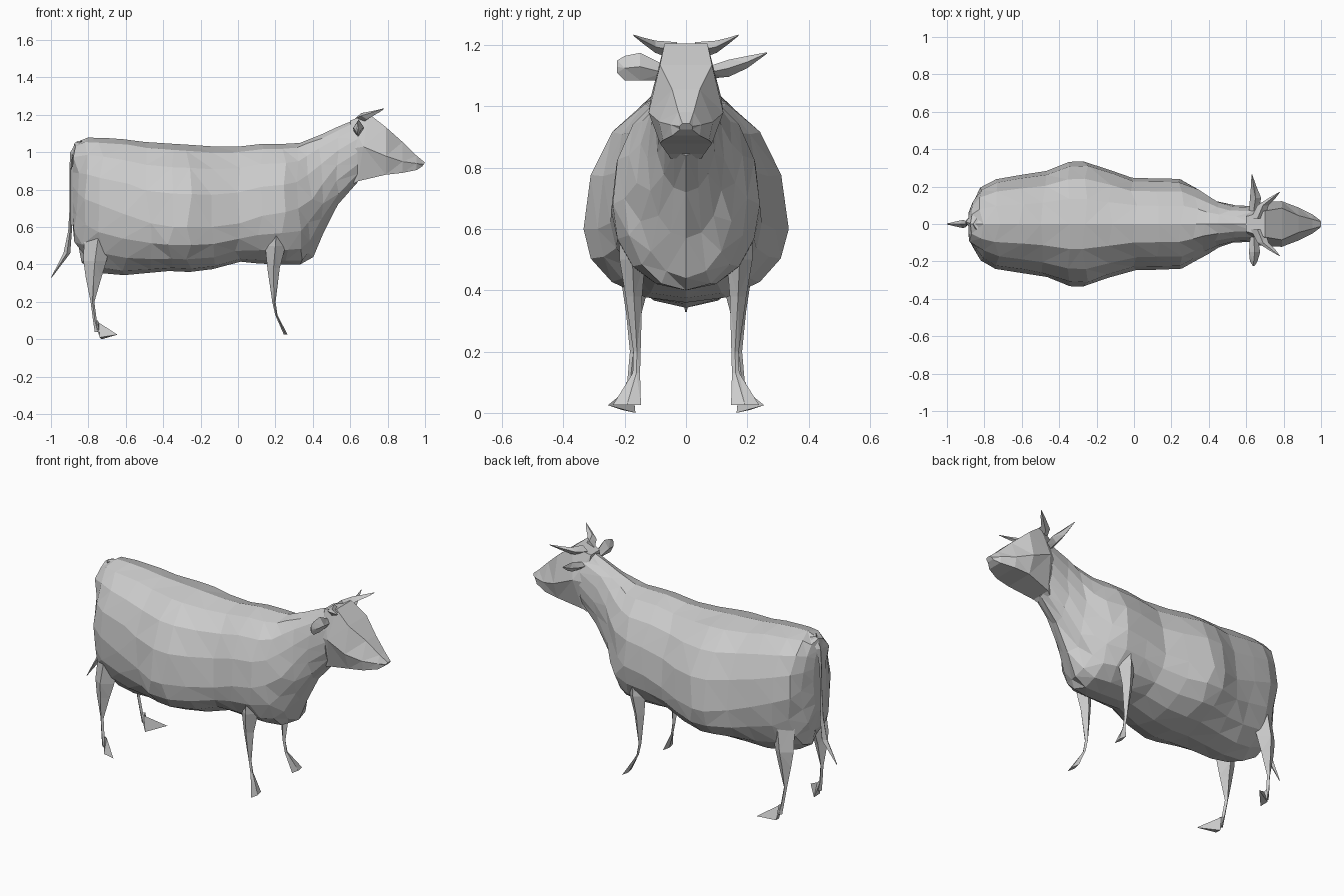
import bpy, bmesh, random
from math import sin, cos, pi, copysign

random.seed(4)


def loft(name, rings, jitter=0.0):
    """Skin a closed, flat-shaded, triangulated mesh over a list of point rings."""
    bm = bmesh.new()
    loops = [[bm.verts.new(p) for p in ring] for ring in rings]
    n = len(loops[0])
    for a, b in zip(loops, loops[1:]):
        for i in range(n):
            j = (i + 1) % n
            bm.faces.new((a[i], a[j], b[j], b[i]))
    bm.faces.new(loops[0])
    bm.faces.new(loops[-1])
    # Slide points along the body a little for the irregular hand-cut facets
    for ring in loops[1:-1]:
        for v in ring:
            v.co.x += random.uniform(-3, 3) * jitter
            v.co.y *= 1 + random.uniform(-1, 1) * jitter
    bmesh.ops.triangulate(bm, faces=bm.faces[:])
    bmesh.ops.recalc_face_normals(bm, faces=bm.faces[:])
    mesh = bpy.data.meshes.new(name)
    bm.to_mesh(mesh)
    bm.free()
    obj = bpy.data.objects.new(name, mesh)
    bpy.context.collection.objects.link(obj)
    return obj


def section(x, bottom, mid, top, half, power=0.95, n=16):
    """Upright egg-shaped ring, widest at height mid."""
    ring = []
    for i in range(n):
        a = pi / 2 + 2 * pi * i / n
        c, s = round(cos(a), 6), round(sin(a), 6)
        y = half * copysign(abs(c) ** power, c)
        h = (top - mid) if s > 0 else (mid - bottom)
        ring.append((x, y, mid + h * copysign(abs(s) ** power, s)))
    return ring


def block_section(x_top, x_bottom, bottom, mid, top, w_bottom, w_mid, w_top):
    """Six-sided head ring with flat crown and jaw; may lean along x."""
    xm = (x_top + x_bottom) / 2
    return [(x_top, -w_top, top), (xm, -w_mid, mid), (x_bottom, -w_bottom, bottom),
            (x_bottom, w_bottom, bottom), (xm, w_mid, mid), (x_top, w_top, top)]


def flat_ring(x, y, z, rx, ry):
    """Four-sided horizontal ring for legs and tail."""
    return [(x - rx, y, z), (x, y - ry, z), (x + rx, y, z), (x, y + ry, z)]


def side_ring(x, y, z, rx, rz):
    """Four-sided ring facing sideways for ears and horns."""
    return [(x - rx, y, z), (x, y, z - rz), (x + rx, y, z), (x, y, z + rz)]


# Trunk and neck: x, bottom, widest height, top, half width
trunk = [
    (-0.885, 0.62, 0.82, 1.00, 0.06),
    (-0.865, 0.50, 0.78, 1.05, 0.13),
    (-0.82, 0.41, 0.75, 1.078, 0.195),
    (-0.73, 0.355, 0.72, 1.077, 0.24),
    (-0.60, 0.343, 0.67, 1.07, 0.262),
    (-0.48, 0.355, 0.62, 1.055, 0.283),
    (-0.36, 0.365, 0.60, 1.045, 0.332),
    (-0.26, 0.36, 0.60, 1.04, 0.335),
    (-0.13, 0.375, 0.60, 1.03, 0.29),
    (0.00, 0.415, 0.62, 1.03, 0.247),
    (0.12, 0.405, 0.66, 1.045, 0.243),
    (0.25, 0.40, 0.68, 1.045, 0.24),
    (0.33, 0.40, 0.70, 1.05, 0.20),
    (0.385, 0.44, 0.75, 1.07, 0.16),
    (0.44, 0.57, 0.83, 1.095, 0.125),
    (0.53, 0.72, 0.93, 1.135, 0.10),
    (0.64, 0.84, 1.00, 1.18, 0.095),
]
loft("body", [section(*s) for s in trunk], jitter=0.006)

# Wedge-shaped head with flat crown and tapering muzzle
head = [
    (0.60, 0.62, 0.83, 1.02, 1.17, 0.05, 0.085, 0.04),
    (0.70, 0.64, 0.845, 1.03, 1.205, 0.06, 0.115, 0.07),
    (0.79, 0.79, 0.88, 0.98, 1.135, 0.085, 0.122, 0.085),
    (0.88, 0.88, 0.89, 0.95, 1.055, 0.075, 0.088, 0.045),
    (0.955, 0.955, 0.905, 0.94, 0.982, 0.045, 0.05, 0.025),
    (1.00, 0.985, 0.925, 0.935, 0.945, 0.02, 0.022, 0.012),
]
loft("head", [block_section(*s) for s in head])

# Paired ears, horns and legs
for side, label in ((-1, "right"), (1, "left")):
    if side < 0:
        ear = [(0.64, 0.07, 1.11, 0.02, 0.025), (0.645, 0.15, 1.13, 0.03, 0.045),
               (0.64, 0.20, 1.125, 0.02, 0.04), (0.64, 0.225, 1.13, 0.004, 0.02)]
    else:
        ear = [(0.64, 0.07, 1.11, 0.025, 0.02), (0.65, 0.14, 1.125, 0.03, 0.028),
               (0.64, 0.20, 1.145, 0.015, 0.02), (0.63, 0.265, 1.175, 0.002, 0.002)]
    loft(label + "_ear", [side_ring(x, side * y, z, rx, rz) for x, y, z, rx, rz in ear])

    horn = [(0.66, 0.03, 1.18, 0.035, 0.03), (0.69, 0.10, 1.195, 0.03, 0.02),
            (0.74, 0.14, 1.215, 0.018, 0.01), (0.78, 0.172, 1.233, 0.002, 0.002)]
    loft(label + "_horn", [side_ring(x, side * y, z, rx, rz) for x, y, z, rx, rz in horn])

    # Front leg, very thin at the shin
    front = [(0.21, 0.17, 0.66, 0.04, 0.05), (0.20, 0.175, 0.50, 0.055, 0.042),
             (0.19, 0.17, 0.38, 0.033, 0.027), (0.192, 0.16, 0.20, 0.009, 0.012),
             (0.205, 0.162, 0.13, 0.006, 0.012), (0.255, 0.193, 0.025, 0.010, 0.046)]
    loft(label + "_front_leg", [flat_ring(x, side * y, z, rx, ry) for x, y, z, rx, ry in front])

    # Hind leg, thigh sunk into the rump
    hind = [(-0.74, 0.14, 0.60, 0.08, 0.06), (-0.765, 0.165, 0.42, 0.062, 0.045),
            (-0.772, 0.17, 0.33, 0.042, 0.026), (-0.778, 0.172, 0.20, 0.010, 0.011),
            (-0.765, 0.182, 0.10, 0.010, 0.010), (-0.75, 0.187, 0.04, 0.016, 0.010)]
    loft(label + "_hind_leg", [flat_ring(x, side * y, z, rx, ry) for x, y, z, rx, ry in hind])

    # Hind hoof: flat wedge splaying outward
    loft(label + "_hind_hoof", [
        [(-0.765, side * 0.175, 0.10), (-0.745, side * 0.175, 0.09), (-0.75, side * 0.195, 0.10)],
        [(-0.73, side * 0.165, 0.0), (-0.645, side * 0.255, 0.025), (-0.74, side * 0.21, 0.01)]])

# Tail with a tapering tuft
tail = [(-0.84, 0.0, 1.06, 0.02, 0.03), (-0.885, 0.01, 1.00, 0.012, 0.022),
        (-0.896, 0.01, 0.90, 0.006, 0.012), (-0.896, 0.0, 0.70, 0.005, 0.008),
        (-0.898, 0.0, 0.58, 0.010, 0.016), (-0.915, 0.0, 0.46, 0.018, 0.022),
        (-0.998, 0.0, 0.33, 0.002, 0.003)]
loft("tail", [flat_ring(*t) for t in tail])
